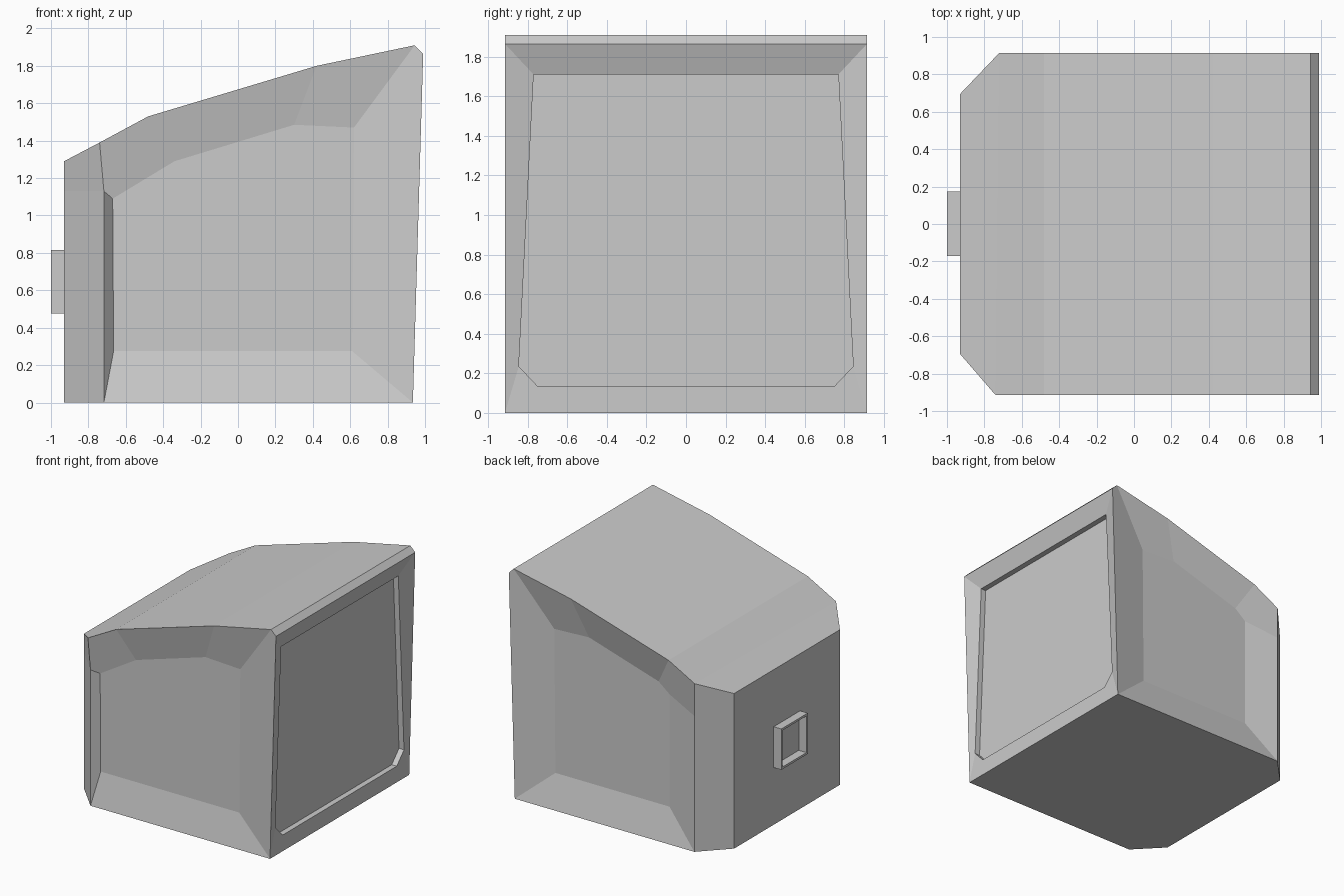
import bpy, bmesh

if "Cube" in bpy.data.objects:
    bpy.data.objects.remove(bpy.data.objects["Cube"])

W = 0.915                      # half width of the cabinet
BACK_X, CREASE_Z = -0.93, 1.13


def make_object(name, faces):
    """Weld a list of point-tuple faces into one flat-shaded mesh."""
    bm = bmesh.new()
    for pts in faces:
        bm.faces.new([bm.verts.new(p) for p in pts])
    bmesh.ops.remove_doubles(bm, verts=bm.verts, dist=0.0005)
    if len(bm.faces) > 1:
        bmesh.ops.recalc_face_normals(bm, faces=bm.faces)
    mesh = bpy.data.meshes.new(name)
    bm.to_mesh(mesh)
    bm.free()
    obj = bpy.data.objects.new(name, mesh)
    bpy.context.collection.objects.link(obj)
    return obj


def bridge(a, b):
    """Quads between two closed loops of equal length."""
    n = len(a)
    return [(a[i], a[(i + 1) % n], b[(i + 1) % n], b[i]) for i in range(n)]


# Roof profile shared by both sides, from screen lip to rear
roof = [(0.99, 1.865), (0.945, 1.91), (0.42, 1.80), (-0.48, 1.53)]


def side(s, rear_top, inner, depth):
    """Sunken side panel with sloped border, plus the rear corner chamfer."""
    y, yi, yb = s * W, s * (W - depth), s * 0.695
    P = lambda p: (p[0], y, p[1])
    low, mid, top = (-0.717, 0), (-0.717, CREASE_Z), rear_top
    foot = (0.935, 0)
    I = [(x, yi, z) for x, z in inner]   # foot, lip, shoulder, rear, mid, low
    faces = [I,
             (P(low), P(foot), I[0], I[5]),
             (P(foot), P(roof[0]), P(roof[1]), I[1], I[0]),
             (P(roof[1]), P(roof[2]), I[2], I[1]),
             (P(roof[2]), P(roof[3]), I[3], I[2]),
             (P(roof[3]), P(top), P(mid), I[4], I[3]),
             (P(mid), P(low), I[5], I[4])]
    B = [(BACK_X, yb, z) for z in (0, CREASE_Z, 1.29)]
    faces += [(P(low), P(mid), B[1], B[0]), (P(mid), P(top), B[2], B[1])]
    edge = [P(p) for p in roof] + [P(top), B[2]]
    return faces, edge, B, [P(foot), P(low), B[0]]


near = side(-1, (-0.74, 1.39),
            [(0.61, 0.275), (0.62, 1.47), (0.30, 1.485), (-0.34, 1.29),
             (-0.67, 1.09), (-0.665, 0.275)], 0.06)
far = side(1, (-0.72, 1.40),
           [(0.61, 0.275), (0.62, 1.47), (0.30, 1.485), (-0.34, 1.29),
            (-0.44, 1.21), (-0.44, 0.275)], 0.07)
faces = near[0] + far[0]

# Roof strips, rear wall and underside
n, f = near[1], far[1]
faces += [(n[i], n[i + 1], f[i + 1], f[i]) for i in range(len(n) - 1)]
faces += [tuple(near[2]) + tuple(reversed(far[2])),
          tuple(near[3]) + tuple(reversed(far[3]))]

# Screen bezel: vertical frame under a sloping hood, then the step inwards
BX, SX = 0.936, 0.89
half = [(0.77, 1.71), (0.845, 0.235), (0.75, 0.135)]
for s in (-1, 1):
    foot, lip = (0.935, s * W, 0), (0.99, s * W, 1.865)
    h = [(BX, s * y, z) for y, z in half]
    faces += [(foot, lip, h[0], h[1]), (foot, h[1], h[2])]
for outer, (y, z) in (((0.99, 1.865), half[0]), ((0.935, 0), half[2])):
    faces.append(((outer[0], -W, outer[1]), (outer[0], W, outer[1]),
                  (BX, y, z), (BX, -y, z)))
loop = half[::-1] + [(-y, z) for y, z in half]
loop.reverse()
loop.reverse()
rim = [(BX, y, z) for y, z in loop]
glass = [(SX, y, z) for y, z in loop]
faces += bridge(rim, glass)
make_object("monitor_case", faces)

# Flat screen at the bottom of the recess, sharing its outline
make_object("screen", [glass])


# Thin square socket collar on the rear wall
def square(x, t):
    y0, y1, z0, z1 = -0.172 + t, 0.175 - t, 0.475 + t, 0.815 - t
    return [(x, y0, z0), (x, y1, z0), (x, y1, z1), (x, y0, z1)]


T = 0.018
loops = [square(BACK_X, 0), square(-1.0, 0), square(-1.0, T), square(BACK_X, T)]
collar = []
for i in range(4):
    collar += bridge(loops[i], loops[(i + 1) % 4])
make_object("rear_socket_collar", collar)
